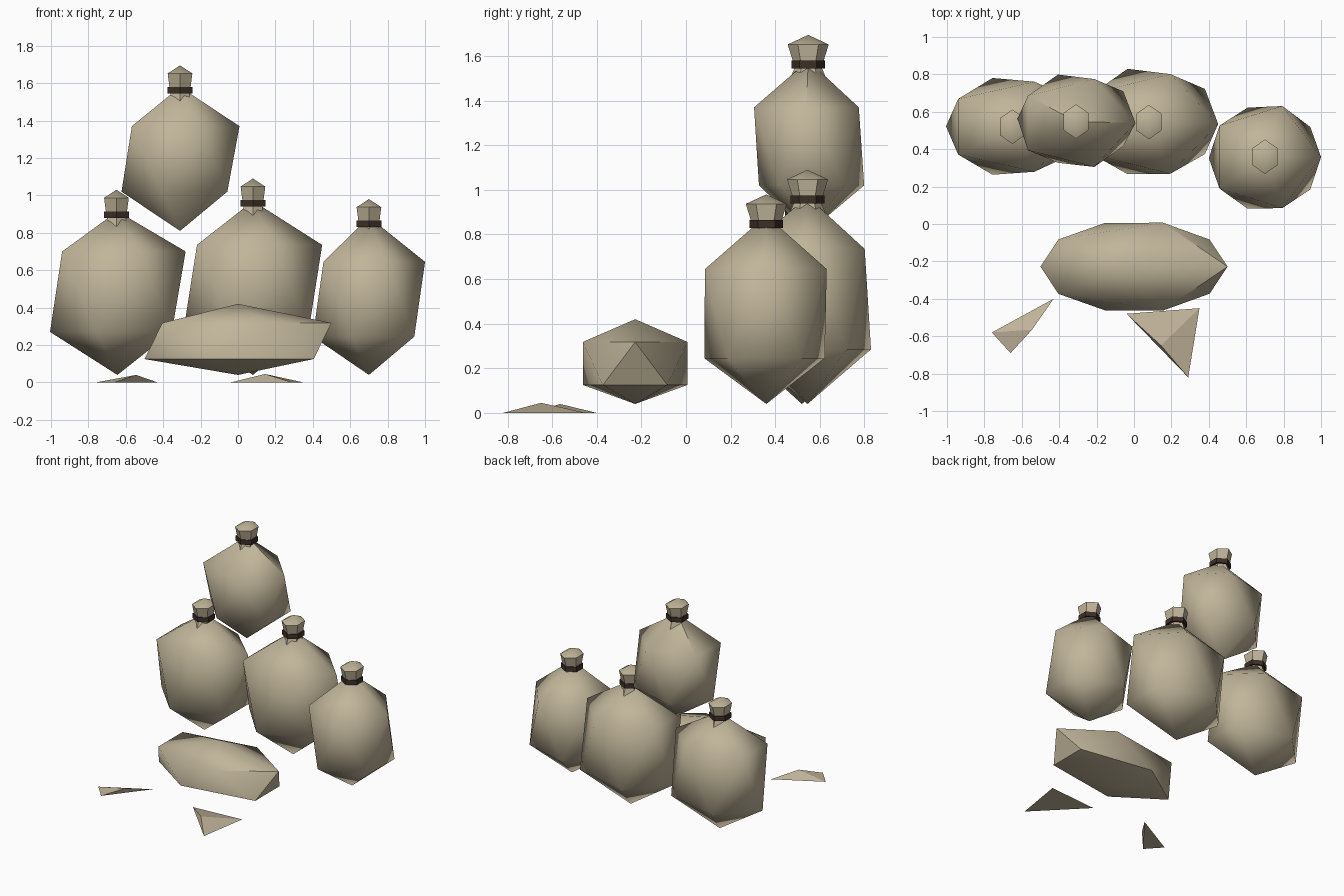
import bpy, math
from math import cos, sin, pi

if "Cube" in bpy.data.objects:
    bpy.data.objects.remove(bpy.data.objects["Cube"])


def material(name, rgb):
    m = bpy.data.materials.new(name)
    m.diffuse_color = (*rgb, 1)
    m.use_nodes = True
    m.node_tree.nodes["Principled BSDF"].inputs["Base Color"].default_value = m.diffuse_color
    return m


CLOTH = material("burlap", (0.53, 0.46, 0.32))
TIE = material("dark_cord", (0.045, 0.028, 0.020))
SCRAP = material("burlap_scrap", (0.53, 0.45, 0.32))


def mesh_object(name, verts, faces, mat, angle=None):
    me = bpy.data.meshes.new(name)
    me.from_pydata(verts, [], faces)
    me.materials.append(mat)
    ob = bpy.data.objects.new(name, me)
    bpy.context.collection.objects.link(ob)
    if angle:
        bpy.ops.object.select_all(action='DESELECT')
        ob.select_set(True)
        bpy.context.view_layer.objects.active = ob
        bpy.ops.object.shade_smooth_by_angle(angle=math.radians(angle))
    return ob


def ring(n, cx, cy, z, rx, ry, start):
    return [(cx + rx * cos(start + 2 * pi * i / n),
             cy + ry * sin(start + 2 * pi * i / n), z) for i in range(n)]


def sack_body(name, cx, top, low, high):
    """Twenty-sided sack: bottom point, two staggered five-point rings, top point.
    low/high = (z, rx, centre y, ry); top = (bottom z, top z, y)."""
    z0, z1, cy = top
    verts = [(cx, cy, z0)]
    verts += ring(5, cx, low[2], low[0], low[1], low[3], pi / 5)
    verts += ring(5, cx, high[2], high[0], high[1], high[3], 0)
    verts += [(cx, cy, z1)]
    faces = []
    for i in range(5):
        j = (i + 1) % 5
        faces += [(0, 1 + j, 1 + i), (11, 6 + i, 6 + j),
                  (1 + i, 6 + j, 6 + i), (1 + i, 1 + j, 6 + j)]
    return mesh_object(name, verts, faces, CLOTH, 50)


def hex_stack(name, cx, cy, levels, mat, tip=None):
    """Six-sided stack of rings (z, rx, ry), optionally ending in a point."""
    verts, faces = [], []
    for z, rx, ry in levels:
        verts += ring(6, cx, cy, z, rx / cos(pi / 6), ry, pi / 2)
    for k in range(len(levels) - 1):
        for i in range(6):
            j = (i + 1) % 6
            a, b = 6 * k, 6 * k + 6
            faces.append((a + i, a + j, b + j, b + i))
    faces.append(tuple(range(5, -1, -1)))
    last = 6 * (len(levels) - 1)
    if tip:
        verts.append((cx, cy, tip))
        faces += [(last + i, last + (i + 1) % 6, len(verts) - 1) for i in range(6)]
    else:
        faces.append(tuple(last + i for i in range(6)))
    return mesh_object(name, verts, faces, mat, 35)


def sack_neck(name, cx, cy, z):
    """Gathered cloth and cord; z is the lower edge of the cord."""
    hex_stack(name + "_skirt", cx, cy,
              [(z - 0.055, 0.055, 0.085), (z + 0.005, 0.05, 0.06)], CLOTH)
    hex_stack(name + "_cord", cx, cy,
              [(z, 0.066, 0.076), (z + 0.035, 0.066, 0.076)], TIE)
    hex_stack(name + "_knot", cx, cy,
              [(z + 0.03, 0.056, 0.068), (z + 0.107, 0.066, 0.092)], CLOTH, z + 0.15)


# Standing and stacked sacks: name, x, (bottom, top, y), low ring, high ring, cord z
sacks = [
    ("left_sack", -0.645, (0.04, 0.915, 0.52),
     (0.27, 0.36, 0.522, 0.272), (0.70, 0.365, 0.52, 0.253), 0.88),
    ("middle_sack", 0.08, (0.04, 0.97, 0.545),
     (0.285, 0.37, 0.548, 0.296), (0.735, 0.37, 0.535, 0.28), 0.94),
    ("right_sack", 0.70, (0.04, 0.885, 0.36),
     (0.245, 0.30, 0.352, 0.284), (0.645, 0.30, 0.358, 0.287), 0.83),
    ("top_sack", -0.31, (0.81, 1.58, 0.548),
     (1.02, 0.313, 0.563, 0.248), (1.37, 0.318, 0.54, 0.247), 1.545),
]
neck_x = {"left_sack": -0.65}
for name, x, ends, low, high, cord in sacks:
    sack_body(name, x, ends, low, high)
    sack_neck(name, neck_x.get(name, x), ends[2], cord)

# Sack lying in front
sack_body("lying_sack", 0.0, (0.04, 0.42, -0.228),
          (0.125, 0.50, -0.228, 0.246), (0.318, 0.50, -0.228, 0.247))


# Torn scraps on the ground: three corners and a raised point
def scrap(name, a, b, c, peak):
    mesh_object(name, [(*a, 0), (*b, 0), (*c, 0), peak],
                [(2, 1, 0), (0, 1, 3), (1, 2, 3), (2, 0, 3)], SCRAP)


scrap("left_scrap", (-0.76, -0.58), (-0.66, -0.69), (-0.43, -0.40), (-0.545, -0.565, 0.04))
scrap("right_scrap", (-0.04, -0.48), (0.29, -0.82), (0.35, -0.45), (0.145, -0.65, 0.045))
